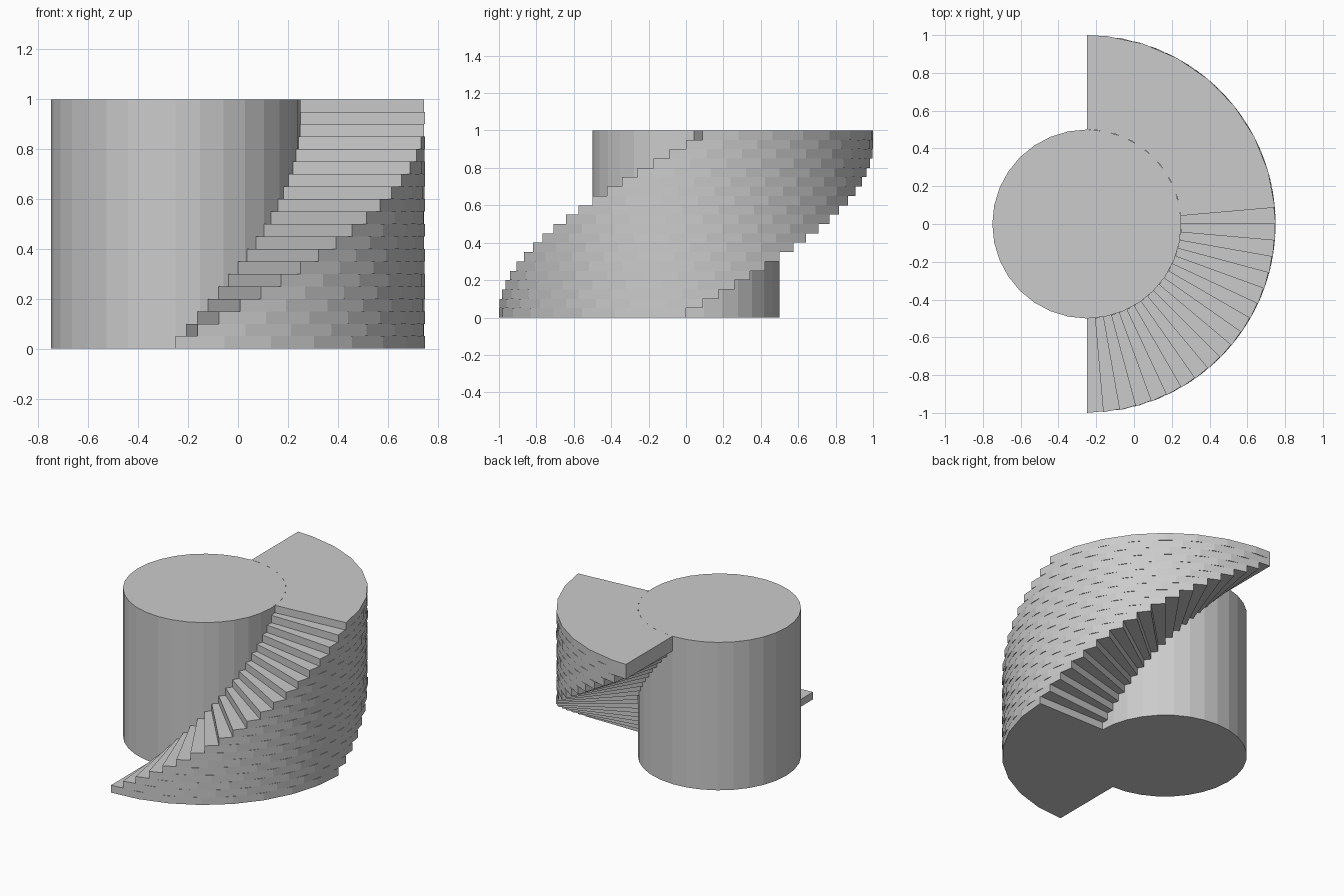
import bpy, bmesh
from math import sin, cos, radians

if "Cube" in bpy.data.objects:
    bpy.data.objects.remove(bpy.data.objects["Cube"])

CX, R_IN, R_OUT = -0.25, 0.5, 1.0
STEPS, RISE, TURN, SEG = 20, 0.05, 5.0, 11.25


def prism(name, outline, z0, z1):
    """Extrude a flat outline between two heights."""
    bm = bmesh.new()
    face = bm.faces.new([bm.verts.new((x, y, z0)) for x, y in outline])
    ext = bmesh.ops.extrude_face_region(bm, geom=[face], use_keep_orig=True)
    verts = [g for g in ext["geom"] if isinstance(g, bmesh.types.BMVert)]
    bmesh.ops.translate(bm, verts=verts, vec=(0, 0, z1 - z0))
    bmesh.ops.recalc_face_normals(bm, faces=bm.faces[:])
    mesh = bpy.data.meshes.new(name)
    bm.to_mesh(mesh)
    bm.free()
    ob = bpy.data.objects.new(name, mesh)
    bpy.context.collection.objects.link(ob)
    return ob


def polar(r, deg):
    return CX + r * cos(radians(deg)), r * sin(radians(deg))


# central column
prism("column", [polar(R_IN, k * SEG) for k in range(32)], 0, STEPS * RISE)

# quarter-ring treads, each turned 5 degrees; the landing stops at 90 degrees
for i in range(STEPS):
    start = -90 + TURN * i
    angles = [min(start + SEG * k, 90) for k in range(9)]
    outline = [polar(R_OUT, a) for a in angles] + [polar(R_IN, a) for a in reversed(angles)]
    prism(f"stair_step_{i + 1:02d}", outline, i * RISE, (i + 1) * RISE)
